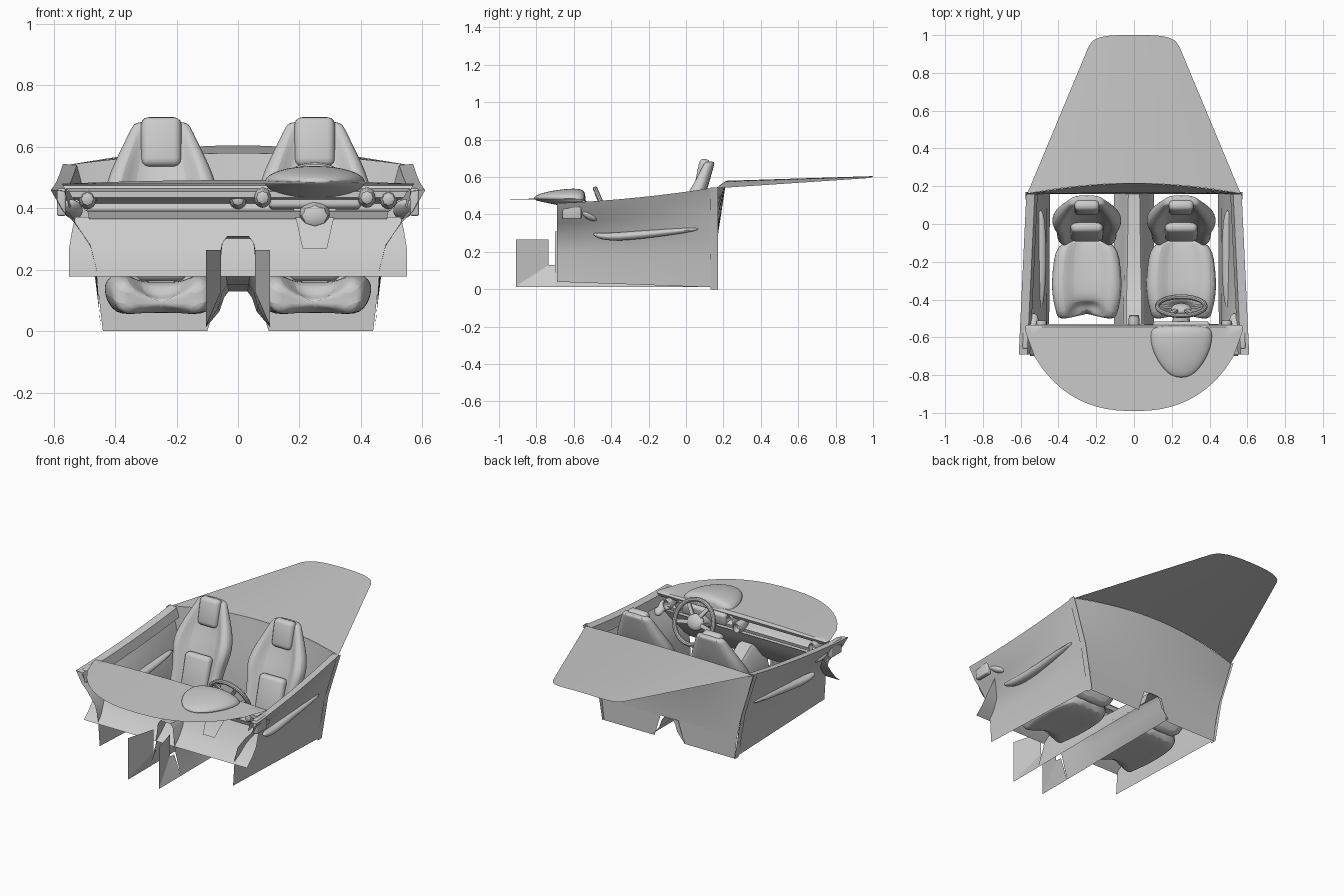
import bpy, bmesh, math
from mathutils import Matrix, Vector

if "Cube" in bpy.data.objects:
    bpy.data.objects.remove(bpy.data.objects["Cube"])


def finish(ob, sub=0, mirror=False):
    if mirror:
        ob.modifiers.new("mirror", 'MIRROR')
    if sub:
        m = ob.modifiers.new("smooth", 'SUBSURF')
        m.levels = m.render_levels = sub
    bpy.ops.object.select_all(action='DESELECT')
    ob.select_set(True)
    bpy.context.view_layer.objects.active = ob
    bpy.ops.object.shade_smooth_by_angle(angle=math.radians(35))
    return ob


def from_bm(name, bm):
    bmesh.ops.recalc_face_normals(bm, faces=bm.faces)
    me = bpy.data.meshes.new(name)
    bm.to_mesh(me)
    bm.free()
    ob = bpy.data.objects.new(name, me)
    bpy.context.collection.objects.link(ob)
    return ob


def loft(name, rows, closed=False, cap=False, sub=0, mirror=False):
    """Skin through equal-length rows of points."""
    bm = bmesh.new()
    vs = [[bm.verts.new(p) for p in r] for r in rows]
    n = len(rows[0])
    for a, b in zip(vs, vs[1:]):
        for i in range(n if closed else n - 1):
            j = (i + 1) % n
            bm.faces.new((a[i], a[j], b[j], b[i]))
    if cap:
        bm.faces.new(vs[0])
        bm.faces.new(vs[-1])
    return finish(from_bm(name, bm), sub, mirror)


def tube(name, path, sub=1, mirror=False, sides=8):
    """Tapered tube along y; path entries are (x, y, z, rx, rz)."""
    ang = [2 * math.pi * i / sides for i in range(sides)]
    return loft(name, [[(x + rx * math.cos(a), y, z + rz * math.sin(a)) for a in ang]
                       for x, y, z, rx, rz in path], True, True, sub, mirror)


def block(name, loc, size, rot=0, bevel=0.0, sub=0, mirror=False):
    bm = bmesh.new()
    bmesh.ops.create_cube(bm, size=1)
    bmesh.ops.scale(bm, vec=size, verts=bm.verts)
    if bevel:
        bmesh.ops.bevel(bm, geom=bm.edges[:], offset=bevel, segments=3, profile=.5, affect='EDGES')
    bmesh.ops.transform(bm, matrix=Matrix.Translation(loc) @ Matrix.Rotation(rot, 4, 'X'), verts=bm.verts)
    return finish(from_bm(name, bm), sub, mirror)


def lerp(a, b, t):
    return a + (b - a) * t


US = [i / 12 - 1 for i in range(25)]

# rear wall leaning into the rear deck
wall = []
for z, w in [(.13, .455), (.25, .48), (.4, .525), (1, .565)]:
    row = []
    for u in US:
        c = 1 - u * u
        zz = z if z < 1 else .54 + .04 * c
        lean = max(0, (zz - .22) / .36)
        row.append((w * u, .16 + .055 * c * lean, zz))
    wall.append(row)
loft("rear_wall", wall)
loft("rear_wall_lower", [[(.06, .16, .13), (.455, .16, .13)], [(.10, .16, 0), (.44, .16, 0)]], mirror=True)
deck = []
for k in range(11):
    t = k / 10
    row = []
    for u in US:
        c = 1 - u * u
        y = lerp(.16 + .055 * c, .94 + .06 * (1 - u ** 4) ** .6, t)
        row.append((u * lerp(.565, .24, t), y, lerp(.54, .592, t) + lerp(.04, .013, t) * c))
    deck.append(row)
loft("rear_deck", deck)

# door panels
front = [(.45, .04), (.46, .2), (.48, .28), (.535, .355), (.57, .39), (.61, .46)]
rear = [(.445, .01), (.465, .17), (.485, .27), (.525, .41), (.54, .47), (.57, .545)]
rows = []
for k in range(9):
    t = k / 8
    rows.append([(lerp(a[0], b[0], t), lerp(-.69, .16, t), lerp(a[1], b[1], t) - .05 * t * (1 - t) * i / 5)
                 for i, (a, b) in enumerate(zip(front, rear))])
loft("door_panel", rows, mirror=True)
loft("door_top_rail", [[(r[-1][0], r[-1][1], r[-1][2]), (r[-1][0] - .045, r[-1][1], r[-1][2] - .005),
                        (r[-1][0] - .06, r[-1][1], r[-1][2] - .06)] for r in rows], mirror=True)
loft("door_pillar", [[(.445, y, 0), (.49, y, .27), (.575, y, .545)] for y in (.13, .17)], mirror=True)
tube("door_armrest", [(.52, -.5, .295, .015, .012), (.505, -.42, .275, .035, .025),
                      (.49, -.2, .295, .032, .025), (.495, .09, .325, .025, .012)], 2, True)

# centre tunnel and front footwell walls
rows = []
for y, h, w in [(-.7, .31, .05), (-.56, .30, .055), (-.42, .2, .055), (-.2, .15, .05), (.17, .13, .045)]:
    rows.append([(-.105, y, .012), (-w - .015, y, h * .5), (-w, y, h - .02), (-w + .015, y, h),
                 (w - .015, y, h), (w, y, h - .02), (w + .015, y, h * .5), (.105, y, .012)])
loft("centre_tunnel", rows)
loft("footwell_plate", [[(.105, -.91, .265), (.055, -.735, .265)],
                        [(.105, -.91, .015), (.055, -.735, .13)]], mirror=True)
loft("footwell_wall", [[(.105, -.91, .015), (.055, -.735, .13), (.06, -.7, .13)],
                       [(.105, -.91, .012), (.105, -.735, .012), (.105, -.7, .012)]], mirror=True)

# dashboard: curved top, stepped fascia, swept lower panel
rows = []
for t in (0, .15, .4, .7, 1):
    rows.append([(.575 * u, lerp(-.57 - .42 * (1 - abs(u) ** 2.4) ** .7, -.545, t),
                  .48 + .012 * t * (1 - u * u)) for u in US])
rows.append([(.57 * u, -.535, .475) for u in US])
rows.append([(.56 * u, -.545, .455) for u in US])
loft("dashboard_top", rows)
loft("dashboard_fascia", [[(w * s, y, z) for s in (-1, 1)] for w, y, z in
     [(.56, -.545, .465), (.55, -.6, .455), (.54, -.6, .435), (.52, -.55, .425), (.5, -.53, .415),
      (.5, -.535, .395), (.49, -.575, .39), (.485, -.565, .365)]])
loft("dashboard_lower_panel", [[(w * s, y, z) for s in (-1, -.9, .9, 1)] for w, y, z in
     [(.53, -.555, .372), (.54, -.575, .33), (.55, -.61, .27), (.55, -.65, .22), (.55, -.7, .178)]])
block("dash_end_cap", (.575, -.61, .42), (.03, .1, .09), bevel=.008, mirror=True)

# instrument hood and column
tube("instrument_hood", [(.25, -.815, .487, .04, .01), (.25, -.76, .492, .11, .028),
                         (.25, -.66, .49, .165, .048), (.25, -.57, .485, .175, .058),
                         (.25, -.535, .475, .15, .05)], 2, sides=12)
block("instrument_face", (.25, -.545, .435), (.3, .05, .075), -.2, .015)
tube("steering_column", [(.25, -.62, .37, .06, .05), (.25, -.52, .395, .055, .04), (.25, -.45, .415, .04, .035)])
loft("column_cover", [[(.18, -.56, .4), (.32, -.56, .4)], [(.19, -.57, .36), (.31, -.57, .36)],
                      [(.21, -.64, .27), (.29, -.64, .27)]])

# air vents
for i, (x, y, z) in enumerate([(-.49, -.55, .43), (0, -.52, .43), (.08, -.57, .435), (.42, -.57, .435), (.49, -.55, .43)]):
    tube("air_vent_%d" % i, [(x, y - .07, z, .025, .025), (x, y - .01, z, .035, .04),
                             (x, y + .04, z, .03, .035), (x, y + .04, z, .022, .026), (x, y, z, .02, .022)])
tube("door_vent", [(.55, -.57, .42, .02, .01), (.54, -.53, .4, .045, .035), (.53, -.47, .375, .02, .015)], 2, True)

# steering wheel: rim, hub, spokes, tilted toward the driver
M = Matrix.Translation((.25, -.435, .42)) @ Matrix.Rotation(math.radians(-67), 4, 'X')
rim = []
for i in range(40):
    a = 2 * math.pi * i / 40
    rim.append([M @ Vector(((.127 + .013 * math.cos(b)) * math.cos(a), (.127 + .013 * math.cos(b)) * math.sin(a),
                            .013 * math.sin(b))) for b in [2 * math.pi * j / 10 for j in range(10)]])
loft("steering_rim", rim + rim[:1], True)
bm = bmesh.new()
bmesh.ops.create_uvsphere(bm, u_segments=20, v_segments=10, radius=1,
                          matrix=M @ Matrix.Translation((0, 0, -.015)) @ Matrix.Diagonal((.055, .048, .025, 1)))
finish(from_bm("steering_hub", bm))
for deg in (10, 170, 235, 305):
    bm = bmesh.new()
    R = Matrix.Rotation(math.radians(deg), 4, 'Z')
    bmesh.ops.create_cube(bm, size=1, matrix=M @ R @ Matrix.Translation((.085, 0, -.008)) @ Matrix.Diagonal((.08, .022, .012, 1)))
    finish(from_bm("steering_spoke_%d" % deg, bm))

# two seats
for side, cx in (("left", -.25), ("right", .25)):
    rows = []
    for z, y, w, b in [(.09, -.09, .14, .04), (.2, -.055, .165, .06), (.31, -.015, .16, .06), (.43, .025, .195, .075),
                       (.51, .06, .175, .06), (.59, .085, .135, .035), (.665, .105, .098, .015), (.685, .11, .085, .005)]:
        half = [(0, y), (.5 * w, y - .004), (.72 * w, y - b), (.97 * w, y - b * .7), (w, y + .015), (.75 * w, y + .045)]
        ring = half + [(0, y + .045)] + [(-x, q) for x, q in half[:0:-1]]
        rows.append([(cx + x, q, z) for x, q in ring])
    loft(side + "_seat_back", rows, True, True, 2)
    block(side + "_lumbar_pad", (cx, -.04, .28), (.17, .06, .24), -.25, .025)
    block(side + "_headrest", (cx, .088, .615), (.132, .06, .165), -.2, .025)
    # cushion with raised sides and a notched front
    rows = []
    for y, w, zt in [(-.515, .15, .125), (-.48, .165, .165), (-.36, .195, .18), (-.22, .185, .165), (-.07, .16, .15)]:
        n = .09 if y < -.5 else (.065 if y < -.45 else 0)
        half = [(0, y + n, zt - .015), (.4 * w, y + n, zt - .015), (.66 * w, y, zt + .02), (.95 * w, y, zt),
                (w, y, zt - .05), (.8 * w, y, .05), (.4 * w, y + n, .06)]
        ring = half + [(0, y + n, .06)] + [(-x, q, z) for x, q, z in half[:0:-1]]
        rows.append([(cx + x, q, z) for x, q, z in ring])
    loft(side + "_seat_cushion", rows, True, True, 2)
